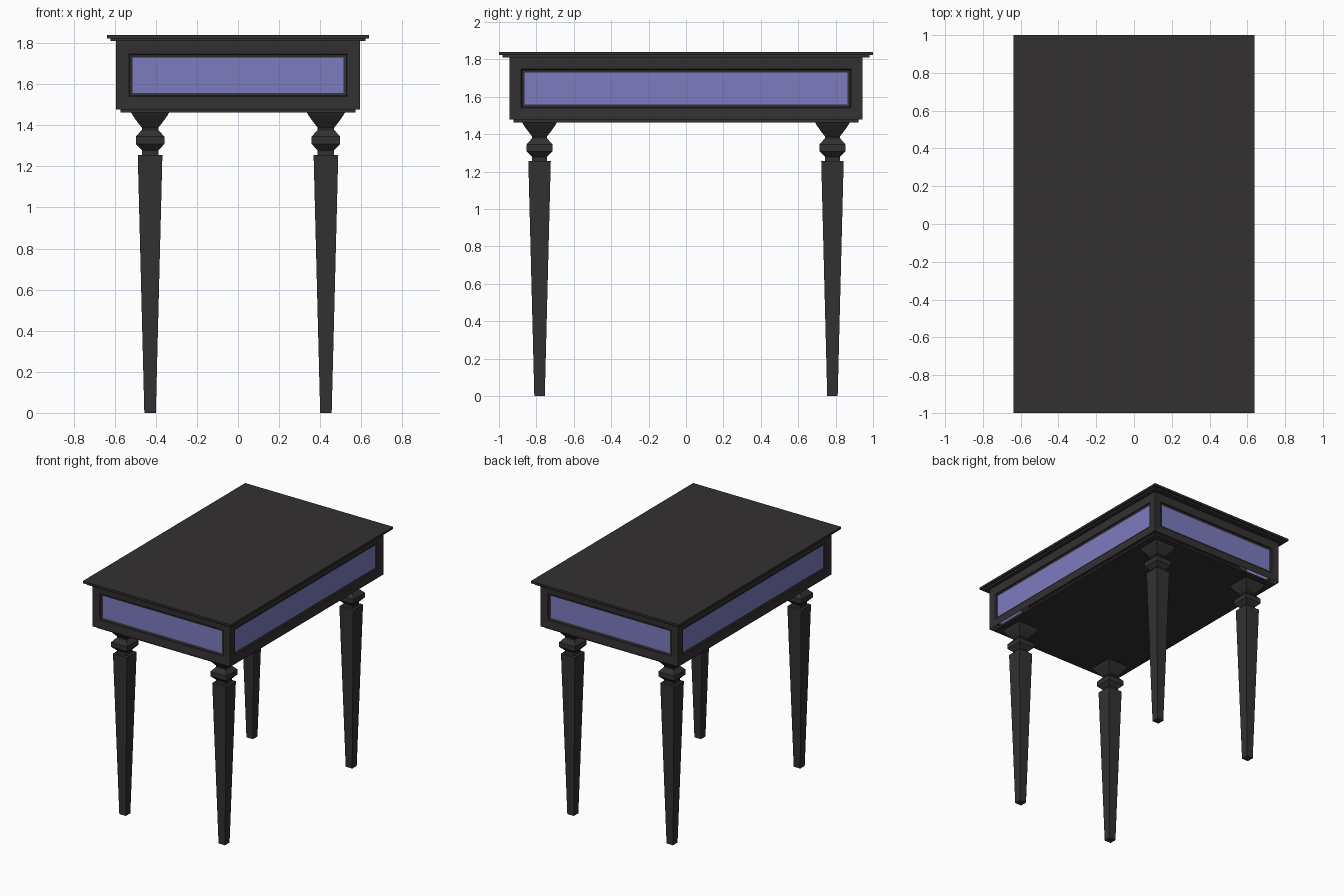
import bpy, bmesh

if "Cube" in bpy.data.objects:
    bpy.data.objects.remove(bpy.data.objects["Cube"])


def material(name, color):
    m = bpy.data.materials.new(name)
    m.diffuse_color = color
    m.use_nodes = True
    m.node_tree.nodes["Principled BSDF"].inputs["Base Color"].default_value = m.diffuse_color
    return m


dark = material("dark_wood", (0.033, 0.03, 0.032, 1))
violet = material("violet_panel", (0.2, 0.2, 0.52, 0.9))


def finish(name, bm, *mats):
    bmesh.ops.recalc_face_normals(bm, faces=bm.faces)
    me = bpy.data.meshes.new(name)
    bm.to_mesh(me)
    bm.free()
    for m in mats:
        me.materials.append(m)
    ob = bpy.data.objects.new(name, me)
    bpy.context.collection.objects.link(ob)
    return ob


def box(hx, hy, z0, z1):
    bm = bmesh.new()
    bmesh.ops.create_cube(bm, size=1)
    for v in bm.verts:
        v.co = (v.co.x * 2 * hx, v.co.y * 2 * hy, z0 if v.co.z < 0 else z1)
    return bm


# stepped table top and underside board
finish("table_top", box(0.638, 1.0, 1.823, 1.84), dark)
finish("top_moulding", box(0.62, 0.982, 1.81, 1.823), dark)
finish("bottom_board", box(0.572, 0.922, 1.463, 1.478), dark)

# hollow apron: each side is a frame stepping in to a coloured panel
bm = box(0.593, 0.944, 1.478, 1.81)
bm.normal_update()
ends = [f for f in bm.faces if abs(f.normal.z) > 0.5]
bmesh.ops.delete(bm, geom=ends, context='FACES_ONLY')
panels = list(bm.faces)
for thickness, depth in ((0.013, 0), (0.05, -0.004), (0.003, -0.008), (0.014, -0.004)):
    bmesh.ops.inset_individual(bm, faces=panels, thickness=thickness, depth=depth,
                               use_even_offset=True)
for f in panels:
    f.material_index = 1
me_apron = finish("apron", bm, dark, violet)

# square turned legs: (half width, height) from foot to capital
PROFILE = [(0.028, 0), (0.06, 1.255), (0.04, 1.255), (0.04, 1.278), (0.069, 1.308),
           (0.069, 1.345), (0.04, 1.378), (0.04, 1.388), (0.065, 1.42),
           (0.084, 1.447), (0.093, 1.463)]


def leg(name, x, y):
    bm = bmesh.new()
    rings = [[bm.verts.new((x + sx * r, y + sy * r, z))
              for sx, sy in ((-1, -1), (1, -1), (1, 1), (-1, 1))] for r, z in PROFILE]
    for a, b in zip(rings, rings[1:]):
        for i in range(4):
            j = (i + 1) % 4
            bm.faces.new((a[i], a[j], b[j], b[i]))
    bm.faces.new(rings[0][::-1])
    bm.faces.new(rings[-1])
    finish(name, bm, dark)


for row, y in (("front", -0.783), ("back", 0.783)):
    for side, x in (("left", -0.428), ("right", 0.428)):
        leg(f"{row}_{side}_leg", x, y)
